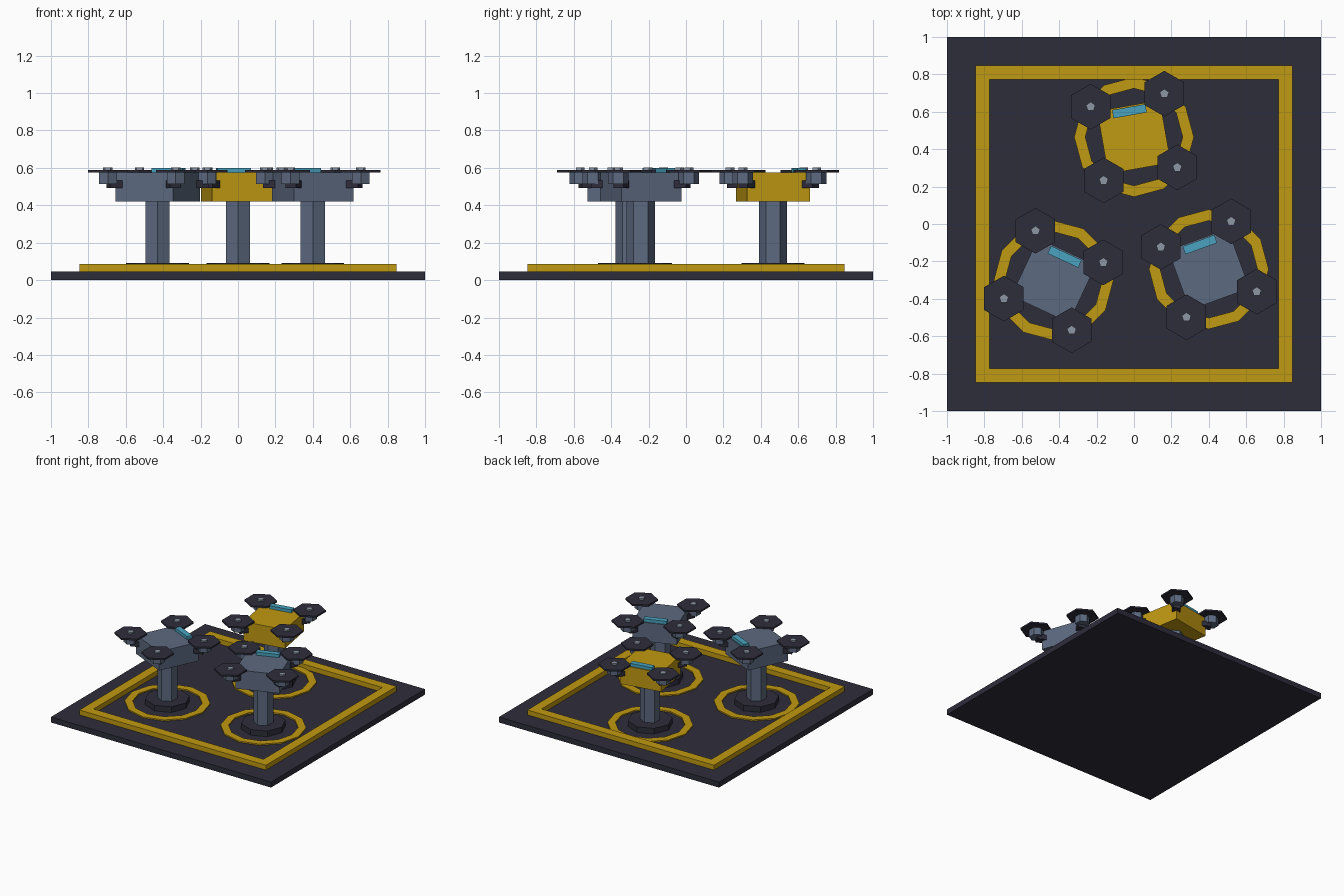
import bpy
import bmesh
from math import radians, cos, sin, pi
from mathutils import Matrix, Vector

if "Cube" in bpy.data.objects:
    bpy.data.objects.remove(bpy.data.objects["Cube"])


def material(name, color):
    mat = bpy.data.materials.new(name)
    mat.use_nodes = True
    rgba = (*color, 1)
    mat.diffuse_color = rgba
    mat.node_tree.nodes["Principled BSDF"].inputs["Base Color"].default_value = rgba
    return mat


DARK = material("dark navy", (0.027, 0.026, 0.044))
YELLOW = material("safety yellow", (0.53, 0.32, 0.006))
SLATE = material("slate blue", (0.107, 0.142, 0.215))
CYAN = material("cyan", (0.065, 0.36, 0.52))
STEEL = material("light steel", (0.27, 0.31, 0.38))


def add_object(name, bm, mat, place=Matrix()):
    bmesh.ops.recalc_face_normals(bm, faces=bm.faces)
    mesh = bpy.data.meshes.new(name)
    bm.to_mesh(mesh)
    bm.free()
    mesh.materials.append(mat)
    obj = bpy.data.objects.new(name, mesh)
    obj.matrix_world = place
    bpy.context.collection.objects.link(obj)
    return obj


def box(name, size, z0, z1, mat, place=Matrix(), center=(0, 0)):
    bm = bmesh.new()
    move = Matrix.Translation((*center, (z0 + z1) / 2))
    scale = Matrix.Diagonal((*size, z1 - z0, 1))
    bmesh.ops.create_cube(bm, size=1, matrix=move @ scale)
    return add_object(name, bm, mat, place)


def circle(sides, radius, z, turn=pi / 2):
    return [Vector((radius * cos(turn + 2 * pi * i / sides),
                    radius * sin(turn + 2 * pi * i / sides), z)) for i in range(sides)]


def prism(name, sides, radius, z0, z1, mat, center):
    bm = bmesh.new()
    face = bm.faces.new([bm.verts.new(p) for p in circle(sides, radius, z0)])
    top = bmesh.ops.extrude_face_region(bm, geom=[face], use_keep_orig=True)["geom"]
    verts = [v for v in top if isinstance(v, bmesh.types.BMVert)]
    bmesh.ops.translate(bm, verts=verts, vec=(0, 0, z1 - z0))
    return add_object(name, bm, mat, Matrix.Translation((center[0], center[1], 0)))


def ring(name, sides, outer, inner, z0, z1, mat, center=(0, 0), turn=pi / 2):
    bm = bmesh.new()
    loops = [[bm.verts.new(p) for p in circle(sides, r, z, turn)]
             for r, z in ((outer, z0), (outer, z1), (inner, z1), (inner, z0))]
    for a, b in zip(loops, loops[1:] + loops[:1]):
        for i in range(sides):
            j = (i + 1) % sides
            bm.faces.new((a[i], a[j], b[j], b[i]))
    return add_object(name, bm, mat, Matrix.Translation((*center, 0)))


# Ground slab and raised square border
FLOOR = 0.045
box("base_slab", (2, 2), 0, FLOOR, DARK)
ring("border_frame", 4, 0.848 * 2 ** 0.5, 0.772 * 2 ** 0.5, FLOOR, 0.085, YELLOW, turn=pi / 4)


def drone(label, x, y, angle, body_mat):
    place = Matrix.Translation((x, y, 0)) @ Matrix.Rotation(radians(angle), 4, "Z")
    # Landing circle, pedestal and post
    ring(label + "_landing_ring", 12, 0.32, 0.26, FLOOR, 0.055, YELLOW, (x, y))
    prism(label + "_pedestal", 8, 0.168, FLOOR, 0.091, DARK, (x, y))
    prism(label + "_post", 6, 0.075, 0.08, 0.425, SLATE, (x, y))
    # Body and sensor bar
    box(label + "_body", (0.34, 0.34), 0.42, 0.575, body_mat, place)
    box(label + "_sensor_bar", (0.18, 0.045), 0.565, 0.60, CYAN, place, (0, 0.14))
    # Crossed arms
    for i, turn in enumerate((45, 135)):
        box(f"{label}_arm_{i + 1}", (0.56, 0.06), 0.492, 0.532, DARK,
            place @ Matrix.Rotation(radians(turn), 4, "Z"))
    # Motors, rotor discs and hubs at the four corners
    for i in range(4):
        corner = Matrix.Rotation(i * pi / 2, 4, "Z") @ Vector((0.2, 0.2, 0))
        spot = place @ corner
        prism(f"{label}_motor_{i + 1}", 6, 0.055, 0.515, 0.577, SLATE, spot)
        prism(f"{label}_rotor_{i + 1}", 6, 0.122, 0.576, 0.589, DARK, spot)
        prism(f"{label}_hub_{i + 1}", 5, 0.026, 0.58, 0.601, STEEL, spot)


drone("back_drone", 0, 0.465, 10, YELLOW)
drone("left_drone", 0.40, -0.242, 20, SLATE)
drone("right_drone", -0.43, -0.302, -25, SLATE)
